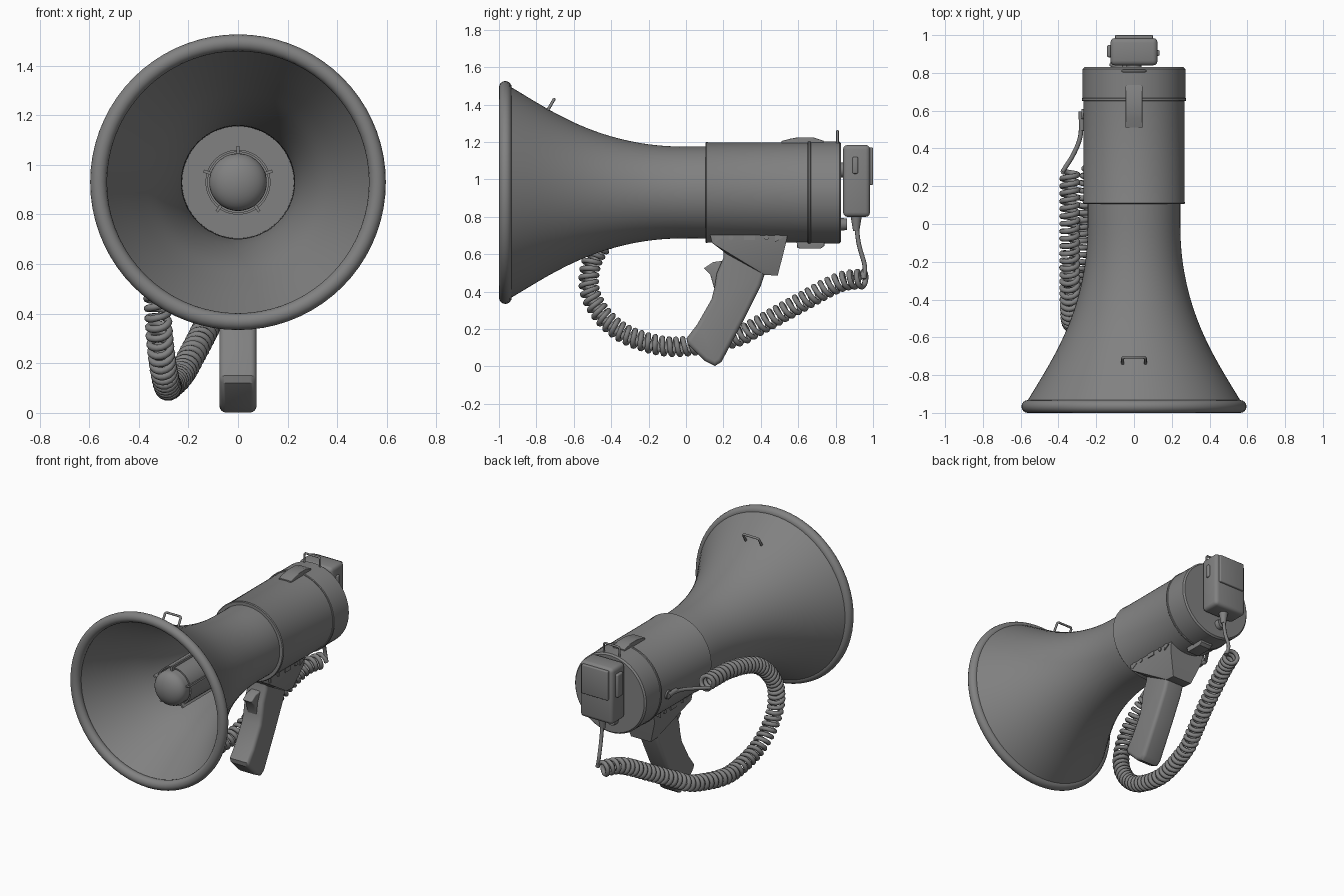
import bpy, bmesh, math
from mathutils import Vector, Matrix

cube = bpy.data.objects.get("Cube")
if cube:
    bpy.data.objects.remove(cube)

AXIS_Z = 0.93
COLOR = (0.22, 0.22, 0.22, 1)
grey = bpy.data.materials.new("mid_grey")
grey.use_nodes = True
grey.diffuse_color = COLOR
grey.node_tree.nodes["Principled BSDF"].inputs["Base Color"].default_value = COLOR


def finish(name, bm):
    bmesh.ops.recalc_face_normals(bm, faces=bm.faces)
    me = bpy.data.meshes.new(name)
    bm.to_mesh(me)
    bm.free()
    me.materials.append(grey)
    ob = bpy.data.objects.new(name, me)
    bpy.context.collection.objects.link(ob)
    bpy.ops.object.select_all(action='DESELECT')
    ob.select_set(True)
    bpy.context.view_layer.objects.active = ob
    bpy.ops.object.shade_smooth_by_angle(angle=math.radians(35))
    return ob


def smooth_path(points, n):
    """Catmull-Rom curve through the points."""
    p = [Vector(q) for q in points]
    p = [p[0] * 2 - p[1]] + p + [p[-1] * 2 - p[-2]]
    out = []
    for a, b, c, d in zip(p, p[1:], p[2:], p[3:]):
        for i in range(n):
            t = i / n
            out.append((b * 2 + (c - a) * t + (a * 2 - b * 5 + c * 4 - d) * t * t
                        + (b * 3 - a - c * 3 + d) * t ** 3) / 2)
    return out + [p[-2]]


def lathe(name, profile, steps=72, closed=False):
    """Turn (y, radius) points around the horn axis."""
    bm = bmesh.new()
    vs = [bm.verts.new((r, y, AXIS_Z)) for y, r in profile]
    es = [bm.edges.new(e) for e in zip(vs, vs[1:])]
    if closed:
        es.append(bm.edges.new((vs[-1], vs[0])))
    bmesh.ops.spin(bm, geom=vs + es, cent=(0, 0, AXIS_Z), axis=(0, 1, 0),
                   angle=math.tau, steps=steps)
    bmesh.ops.remove_doubles(bm, verts=bm.verts, dist=1e-5)
    return finish(name, bm)


def box(name, center, size, bevel=0.0, turn=None):
    bm = bmesh.new()
    bmesh.ops.create_cube(bm, size=1)
    bmesh.ops.scale(bm, vec=size, verts=bm.verts)
    if bevel:
        bmesh.ops.bevel(bm, geom=bm.edges[:], offset=bevel, segments=3,
                        profile=0.5, affect='EDGES')
    bmesh.ops.translate(bm, vec=center, verts=bm.verts)
    if turn:
        bmesh.ops.rotate(bm, cent=(0, 0, AXIS_Z), matrix=turn, verts=bm.verts)
    return finish(name, bm)


def rod(name, center, axis, r1, r2, depth, sides=24):
    bm = bmesh.new()
    rot = Vector((0, 0, 1)).rotation_difference(Vector(axis)).to_matrix().to_4x4()
    bmesh.ops.create_cone(bm, cap_ends=True, segments=sides, radius1=r1, radius2=r2,
                          depth=depth, matrix=Matrix.Translation(center) @ rot)
    return finish(name, bm)


def prism(name, profile, half, bevel):
    """Extrude a (y, z) outline across x and round its rims."""
    bm = bmesh.new()
    f = bm.faces.new([bm.verts.new((-half, y, z)) for y, z in profile])
    new = bmesh.ops.extrude_face_region(bm, geom=[f])["geom"]
    bmesh.ops.translate(bm, vec=(half * 2, 0, 0),
                        verts=[v for v in new if isinstance(v, bmesh.types.BMVert)])
    rims = [e for e in bm.edges if abs(e.verts[0].co.x - e.verts[1].co.x) < 1e-5]
    bmesh.ops.bevel(bm, geom=rims, offset=bevel, segments=4, profile=0.5,
                    affect='EDGES', clamp_overlap=True)
    return finish(name, bm)


def wire(name, points, radius):
    cu = bpy.data.curves.new(name, 'CURVE')
    cu.dimensions = '3D'
    cu.bevel_depth = radius
    cu.bevel_resolution = 2
    cu.use_fill_caps = True
    sp = cu.splines.new('POLY')
    sp.points.add(len(points) - 1)
    for pt, co in zip(sp.points, points):
        pt.co = (*co, 1)
    cu.materials.append(grey)
    ob = bpy.data.objects.new(name, cu)
    bpy.context.collection.objects.link(ob)


def coil(path, radius, pitch, per_turn=16):
    """Helix wound around a path."""
    out, travelled = [], 0.0
    normal = Vector((1, 0, 0))
    for a, b in zip(path, path[1:]):
        d = b - a
        t = d.normalized()
        normal = (normal - t * normal.dot(t)).normalized()
        side = t.cross(normal)
        steps = max(1, round(d.length / pitch * per_turn))
        for i in range(steps):
            ang = math.tau * (travelled + d.length * i / steps) / pitch
            out.append(a + d * (i / steps)
                       + (normal * math.cos(ang) + side * math.sin(ang)) * radius)
        travelled += d.length
    return out


# Horn bell with thin wall and closed throat
outer = smooth_path([(0.16, 0.245), (-0.1, 0.248), (-0.3, 0.275), (-0.5, 0.333),
                     (-0.7, 0.425), (-0.95, 0.572)], 6)
inner = smooth_path([(-0.96, 0.54), (-0.7, 0.405), (-0.5, 0.312), (-0.3, 0.255),
                     (-0.1, 0.23), (0.12, 0.225)], 6)
lathe("horn_bell", [(0.16, 0), *outer, *inner, (0.12, 0)])
rim = [(-0.966 + 0.034 * math.cos(a), 0.562 + 0.034 * math.sin(a))
       for a in (math.tau * i / 16 for i in range(16))]
lathe("bell_rim", rim, closed=True)

# Inner driver tube, dome and fins
dome = [(-0.73 - 0.07 * math.cos(a), 0.116 * math.sin(a))
        for a in (math.pi / 2 * i / 8 for i in range(9))]
lathe("driver_dome", dome + [(0.13, 0.116)], 48)
lathe("driver_tube", [(-0.7, 0.122), (-0.7, 0.131), (0.13, 0.131), (0.13, 0.122)], 48, True)
for k in range(5):
    box("driver_fin", (0, -0.3, AXIS_Z + 0.128), (0.012, 0.85, 0.036),
        turn=Matrix.Rotation(math.tau * k / 5, 3, 'Y'))

# Rear housing and end cap
lathe("rear_housing", [(0.105, 0), (0.105, 0.266), (0.11, 0.271), (0.118, 0.268),
                       (0.655, 0.268), (0.655, 0)])
lathe("end_cap", [(0.65, 0), (0.65, 0.272), (0.654, 0.276), (0.664, 0.276), (0.668, 0.272),
                  (0.82, 0.272), (0.83, 0.262), (0.83, 0)])

# Latches above and below the housing
prism("top_latch", [(0.51, 1.17), (0.51, 1.205), (0.56, 1.218), (0.6, 1.225), (0.68, 1.225),
                    (0.735, 1.207), (0.735, 1.17)], 0.045, 0.004)
prism("bottom_latch", [(0.59, 0.68), (0.595, 0.635), (0.61, 0.63), (0.72, 0.63),
                       (0.74, 0.645), (0.74, 0.68)], 0.045, 0.004)

# Strap loops
wire("front_strap_loop", [(-0.06, -0.745, 1.36), (-0.06, -0.71, 1.42), (-0.052, -0.705, 1.428),
                          (0.052, -0.705, 1.428), (0.06, -0.71, 1.42), (0.06, -0.745, 1.36)], 0.008)
wire("rear_strap_loop", [(-0.06, 0.81, 1.17), (-0.06, 0.81, 1.25), (-0.052, 0.81, 1.258),
                         (0.052, 0.81, 1.258), (0.06, 0.81, 1.25), (0.06, 0.81, 1.17)], 0.007)

# Handle bracket
bm = bmesh.new()
for x, y, z in [(0.14, 0.12, 0.735), (0.14, 0.55, 0.735), (0.14, 0.14, 0.66), (0.13, 0.53, 0.64),
                (0.075, 0.22, 0.6), (0.075, 0.42, 0.49), (0.075, 0.49, 0.485)]:
    for s in (-1, 1):
        bm.verts.new((s * x, y, z))
bmesh.ops.convex_hull(bm, input=bm.verts)
finish("handle_bracket", bm)
for s in (-1, 1):
    for y in (0.24, 0.43):
        rod("bracket_screw", (s * 0.14, y, 0.69), (1, 0, 0), 0.013, 0.013, 0.01)
    box("bracket_plate", (s * 0.14, 0.34, 0.69), (0.008, 0.06, 0.028))
    for y in (0.17, 0.49):
        rod("bracket_corner_plate", (s * 0.138, y, 0.69), (1, 0, 0), 0.03, 0.03, 0.009, 3)

# Pistol grip and trigger
prism("grip", [(0.2, 0.7), (0.2, 0.58), (0.165, 0.5), (0.152, 0.42), (0.137, 0.36), (0.06, 0.225),
               (0.003, 0.15), (0.008, 0.12), (0.1, 0.03), (0.155, 0.002), (0.19, 0.025),
               (0.315, 0.26), (0.4, 0.43), (0.43, 0.52), (0.48, 0.7)], 0.075, 0.024)
prism("trigger", [(0.24, 0.57), (0.145, 0.558), (0.095, 0.525), (0.13, 0.49), (0.15, 0.42),
                  (0.24, 0.42)], 0.035, 0.008)

# Hand microphone on the back
box("microphone_body", (0, 0.912, 0.992), (0.25, 0.145, 0.385), 0.025)
box("microphone_panel", (0, 0.985, 1.07), (0.2, 0.03, 0.2), 0.006)
box("microphone_side_button", (0.125, 0.905, 1.075), (0.022, 0.03, 0.09), 0.008)
box("talk_switch", (-0.128, 0.915, 1.06), (0.03, 0.065, 0.16), 0.01)
rod("microphone_hanger", (0, 0.835, 1.05), (0, 1, 0), 0.04, 0.04, 0.05)
rod("cap_knob", (-0.03, 0.84, 0.76), (0, 1, 0), 0.036, 0.03, 0.04)
rod("microphone_strain_relief", (0, 0.91, 0.765), (0, 0, -1), 0.03, 0.017, 0.08)

# Coiled cord and its straight ends
cord_path = smooth_path([(-0.03, 0.965, 0.47), (-0.08, 0.82, 0.45), (-0.13, 0.61, 0.34),
                         (-0.19, 0.4, 0.225), (-0.23, 0.26, 0.155), (-0.275, 0.02, 0.11),
                         (-0.285, -0.14, 0.112), (-0.3, -0.33, 0.175), (-0.315, -0.46, 0.29),
                         (-0.325, -0.52, 0.44), (-0.335, -0.475, 0.615), (-0.34, -0.286, 0.79),
                         (-0.34, 0.0, 0.87), (-0.34, 0.28, 0.88)], 10)
cord = coil(cord_path, 0.042, 0.04)
wire("coiled_cord", cord, 0.0145)
wire("microphone_cable", smooth_path([(0, 0.91, 0.76), (0, 0.925, 0.65), (-0.005, 0.955, 0.54),
                                      cord[0]], 8), 0.012)
wire("housing_cable", smooth_path([cord[-1], (-0.32, 0.37, 0.875), (-0.285, 0.46, 0.89),
                                   (-0.278, 0.56, 0.9)], 8), 0.012)
rod("housing_plug", (-0.275, 0.545, 0.9), (0, 1, 0), 0.014, 0.02, 0.1)
rod("housing_socket", (-0.268, 0.58, 0.9), (1, 0, 0), 0.03, 0.03, 0.02)
